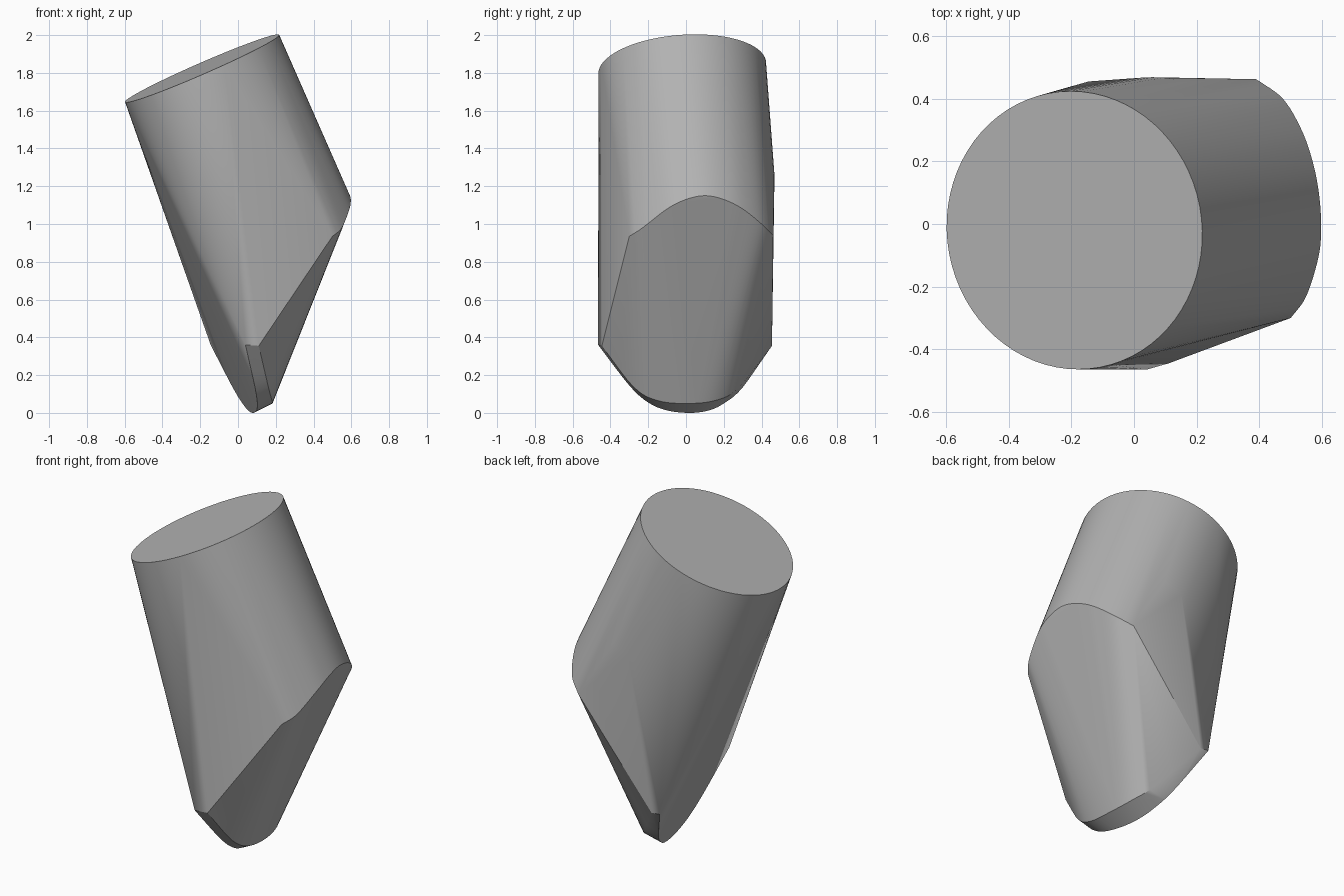
import bpy
import bmesh
import math
from mathutils import Vector

if "Cube" in bpy.data.objects:
    bpy.data.objects.remove(bpy.data.objects["Cube"], do_unlink=True)

# Single plain colour
grey = bpy.data.materials.new("plain grey")
grey.use_nodes = True
colour = (0.45, 0.45, 0.45, 1)
grey.diffuse_color = colour
grey.node_tree.nodes["Principled BSDF"].inputs["Base Color"].default_value = colour


def smooth_path(points, steps=6):
    """Catmull-Rom curve through a few control points."""
    pts = [Vector(p) for p in points]
    pts = [2 * pts[0] - pts[1]] + pts + [2 * pts[-1] - pts[-2]]
    out = []
    for a, b, c, d in zip(pts, pts[1:], pts[2:], pts[3:]):
        for i in range(steps):
            t = i / steps
            out.append(0.5 * (2 * b + (c - a) * t + (2 * a - 5 * b + 4 * c - d) * t ** 2
                              + (3 * b - a - 3 * c + d) * t ** 3))
    return out + [pts[-2]]


# Tilted round top
normal = Vector((-0.436, -0.075, 1)).normalized()
centre = Vector((-0.19, -0.02, 1.824))
side = Vector((1, 0, 0.436)).normalized()
back = normal.cross(side).normalized()
radius = 0.445


def rim(angle):
    return centre + radius * (math.cos(angle) * side + math.sin(angle) * back)


top_rim = [rim(math.tau * i / 72) for i in range(72)]

# Back of the cylinder carried down along its axis
back_wall = [rim(math.radians(a)) - normal * 0.65 for a in range(20, 101, 5)]

# Curved ridge above the slanted face
ridge = smooth_path([
    (0.50, -0.30, 0.935), (0.55, -0.23, 0.98), (0.59, -0.1, 1.08), (0.597, 0, 1.13),
    (0.59, 0.1, 1.15), (0.57, 0.2, 1.13), (0.535, 0.3, 1.08), (0.475, 0.4, 1.0),
    (0.39, 0.462, 0.94)])

# Rounded tip: outer edge lies in a slanted plane, inner edge is set off from it
outer_yz = [(-0.465, 0.36), (-0.3, 0.145), (-0.2, 0.055), (-0.1, 0.013), (0.02, 0),
            (0.12, 0.013), (0.2, 0.05), (0.3, 0.135), (0.455, 0.36)]
tip_outer = smooth_path([(0.083 - 0.2 * y - 0.38 * z, y, z) for y, z in outer_yz], 5)
tip_inner = smooth_path([
    (0.11, -0.445, 0.355), (0.16, -0.28, 0.14), (0.18, -0.15, 0.065), (0.18, 0.02, 0.05),
    (0.15, 0.17, 0.07), (0.08, 0.28, 0.135), (-0.09, 0.455, 0.355)], 5)

# Skin the sections with one convex body
bm = bmesh.new()
for p in top_rim + back_wall + ridge + tip_outer + tip_inner:
    bm.verts.new(p)
bmesh.ops.convex_hull(bm, input=bm.verts[:], use_existing_faces=False)
bmesh.ops.delete(bm, geom=[v for v in bm.verts if not v.link_faces], context="VERTS")
bmesh.ops.dissolve_limit(bm, angle_limit=math.radians(0.5), verts=bm.verts[:],
                         edges=bm.edges[:])
bmesh.ops.recalc_face_normals(bm, faces=bm.faces[:])

mesh = bpy.data.meshes.new("tapered_body")
bm.to_mesh(mesh)
bm.free()
mesh.materials.append(grey)
body = bpy.data.objects.new("tapered_body", mesh)
bpy.context.collection.objects.link(body)

# Smooth sides with crisp rim and ridge
bpy.ops.object.select_all(action="DESELECT")
body.select_set(True)
bpy.context.view_layer.objects.active = body
bpy.ops.object.shade_smooth_by_angle(angle=math.radians(30))
